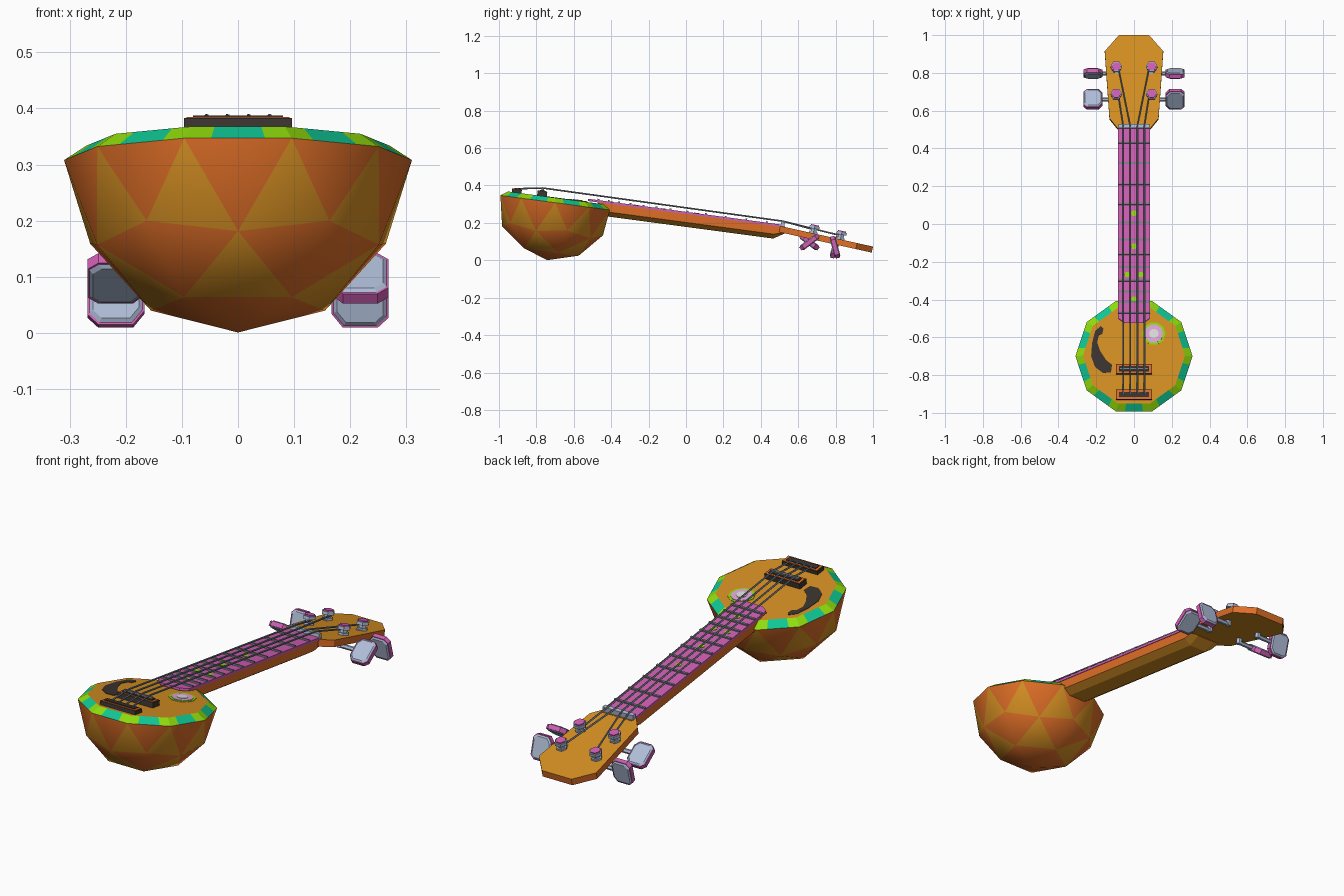
import bpy, bmesh, math
from mathutils import Matrix, Vector

if "Cube" in bpy.data.objects:
    bpy.data.objects.remove(bpy.data.objects["Cube"])

def mat(name, *c):
    m = bpy.data.materials.new(name)
    m.diffuse_color = (*c, 1)
    m.use_nodes = True
    m.node_tree.nodes["Principled BSDF"].inputs["Base Color"].default_value = m.diffuse_color
    return m

ORANGE = mat("orange_wood", .73, .156, .02)
AMBER = mat("amber_wood", .68, .28, .017)
TEAL = mat("teal", .005, .58, .30)
LIME = mat("lime", .28, .72, .004)
PINK = mat("pink", .63, .115, .46)
SILVER = mat("silver", .43, .51, .68)
DARK = mat("charcoal", .045, .035, .03)
WIRE = mat("wire_grey", .2, .22, .25)
PALE = mat("pale_pink", .75, .40, .68)
WHITE = mat("off_white", .75, .75, .75)

def finish(name, bm, M, mats, smooth=False):
    bmesh.ops.recalc_face_normals(bm, faces=bm.faces[:])
    bm.transform(M)
    me = bpy.data.meshes.new(name)
    bm.to_mesh(me)
    bm.free()
    ob = bpy.data.objects.new(name, me)
    bpy.context.collection.objects.link(ob)
    for m in mats:
        me.materials.append(m)
    if smooth:
        bpy.context.view_layer.objects.active = ob
        ob.select_set(True)
        bpy.ops.object.shade_smooth_by_angle(angle=math.radians(30))
        ob.select_set(False)
    return ob

def loft(name, sections, M, mats, rule=None):
    """Skin equal-length closed sections; rule(i) gives the material of side i. Slots: top, side, bottom."""
    bm = bmesh.new()
    rings = [[bm.verts.new(p) for p in s] for s in sections]
    n = len(rings[0])
    for a, b in zip(rings, rings[1:]):
        for i in range(n):
            f = bm.faces.new((a[i], a[(i+1) % n], b[(i+1) % n], b[i]))
            f.material_index = rule(i) if rule else 1
    bm.faces.new(rings[-1]).material_index = 0
    bm.faces.new(rings[0]).material_index = 2
    return finish(name, bm, M, mats)

def prism(name, pts, h0, h1, M, top, side=None, bottom=None):
    side = side or top
    return loft(name, [[(x, y, h) for x, y in pts] for h in (h0, h1)], M, (top, side, bottom or side))

def box(name, x, y0, y1, h0, h1, M, *m):
    return prism(name, [(-x, y0), (x, y0), (x, y1), (-x, y1)], h0, h1, M, *m)

def ngon(cx, cy, r, n, a0=0):
    return [(cx + r*math.cos(a0 + 2*math.pi*i/n), cy + r*math.sin(a0 + 2*math.pi*i/n)) for i in range(n)]

def rod(name, p, q, r, m, n=6):
    d = Vector(q) - Vector(p)
    M = Matrix.Translation(p) @ d.to_track_quat('Z', 'Y').to_matrix().to_4x4()
    return prism(name, ngon(0, 0, r, n), 0, d.length, M, m)

# Tilted frames: body and neck share one, the headstock bends further back
T = math.radians(7.6)
BODY = Matrix.Translation((0, -.7, .308)) @ Matrix.Rotation(-T, 4, 'X')
H = math.atan(.222)
HEAD = Matrix.Translation((0, .51, .182)) @ Matrix.Rotation(-H, 4, 'X')

def v(y, h=.03):
    return (y + .7 - h*math.sin(T)) / math.cos(T)

def u(y):
    return (y - .51) / math.cos(H)

# Bowl: half of a subdivided icosahedron, alternate triangles in amber
R = .31
bm = bmesh.new()
def ring(n, a0, f):
    out = []
    for k in range(n):
        r, d = f(k)
        a = math.radians(a0 + 360/n*k)
        out.append(bm.verts.new((r*math.cos(a), r*math.sin(a), -d)))
    return out
eq = ring(10, 0, lambda k: (R, 0))
mid = ring(10, 18, lambda k: (.277, .139) if k % 2 == 0 else (.264, .163))
low = ring(5, 18, lambda k: (.163, .264))
pole = bm.verts.new((0, 0, -R))
def tri(m, *vs):
    bm.faces.new(vs).material_index = m
for k in range(10):
    n = (k+1) % 10
    tri(0, eq[k], eq[n], mid[k])
    tri(1, eq[n], mid[k], mid[n])
    if k % 2 == 0:
        tri(0, low[k//2], mid[k], mid[n])
        tri(0, low[k//2], mid[k], mid[k-1])
    else:
        tri(1, mid[k], low[k//2], low[(k//2+1) % 5])
for j in range(5):
    tri(0, low[j], low[(j+1) % 5], pole)
finish("bowl", bm, BODY, (ORANGE, AMBER), True)

# Sloped rim band in lime and teal, closed by the flat soundboard
bm = bmesh.new()
def edge_ring(r, h):
    c = [Vector((x, y, h)) for x, y in ngon(0, 0, r, 10)]
    return [bm.verts.new(c[k].lerp(c[(k+1) % 10], t/4)) for k in range(10) for t in range(4)]
lo, hi = edge_ring(R, 0), edge_ring(.27, .026)
for i in range(40):
    j = (i+1) % 40
    bm.faces.new((lo[i], lo[j], hi[j], hi[i])).material_index = 1 if i % 4 in (1, 2) else 0
bm.faces.new(hi).material_index = 2
finish("soundboard", bm, BODY, (LIME, TEAL, AMBER))

# Curled sound hole and flower inlay
hole = [(-.175, -.54), (-.205, -.565), (-.222, -.63), (-.227, -.70), (-.206, -.757), (-.165, -.788),
        (-.122, -.785), (-.116, -.745), (-.148, -.72), (-.18, -.67), (-.195, -.625), (-.185, -.587),
        (-.168, -.582), (-.162, -.555)]
prism("sound_hole", [(x, v(y)) for x, y in hole], .024, .028, BODY, DARK)
for name, r, h, m in (("flower_edge", .062, .028, LIME), ("flower_petals", .05, .030, PALE), ("flower_centre", .025, .032, WHITE)):
    prism(name, ngon(.105, v(-.58), r, 10), .024, h, BODY, m)

# Bridge and tailpiece: dark blocks with an orange framed top
for name, y, h in (("bridge", -.77, .052), ("tailpiece", -.905, .044)):
    c = v(y)
    box(name, .096, c-.026, c+.026, .024, h, BODY, DARK)
    box(name + "_frame", .092, c-.023, c+.023, h-.002, h+.002, BODY, ORANGE)
    box(name + "_inlay", .08, c-.014, c+.014, h, h+.006, BODY, DARK)
box("saddle", .076, v(-.77)-.006, v(-.77)+.006, .05, .066, BODY, WIRE)

# Neck: half-octagon section, cut up to the headstock at the far end
def section(y, hs, hb):
    return [(x, v(y), h) for x, h in ((-.082, .035), (.082, .035), (.082, hs), (.045, hb), (-.045, hb), (-.082, hs))]
loft("neck", [section(-.47, -.012, -.036), section(.475, -.012, -.036), section(.53, .004, -.002)],
     BODY, (ORANGE, ORANGE, AMBER), lambda i: 2 if i in (2, 3, 4) else 1)

# Fingerboard, frets, markers and nut
prism("fingerboard", [(.085, v(.505)), (-.085, v(.505)), (-.085, v(-.5)), (-.05, v(-.525)), (.05, v(-.525)), (.085, v(-.5))],
      .032, .044, BODY, PINK)
for y in (.43, .32, .21, .105, .005, -.085, -.16, -.23, -.30, -.36, -.415, -.47):
    box("fret", .084, v(y)-.005, v(y)+.005, .042, .051, BODY, WIRE)
for x, y in ((0, .055), (0, -.12), (-.036, -.27), (.036, -.27), (0, -.4)):
    prism("fret_marker", ngon(x, v(y), .016, 6), .042, .046, BODY, LIME)
box("nut", .082, v(.505), v(.525), .03, .06, BODY, SILVER)

# Headstock
half = [(.085, .505), (.13, .56), (.155, .915), (.08, 1.0)]
outline = [(x, u(y)) for x, y in half] + [(-x, u(y)) for x, y in reversed(half)]
prism("headstock", outline, -.033, 0, HEAD, AMBER, ORANGE, AMBER)

# Tuning pegs, keys and strings, mirrored left and right
for s in (-1, 1):
    for yp, yk, zk, ang, xs in ((.68, .66, .097, 37, .056), (.825, .797, .07, -75, .019)):
        px, pu = s*.094, u(yp)
        for name, r, a, b, m in (("peg_base", .026, 0, .01, SILVER), ("peg_post", .018, 0, .03, SILVER),
                                 ("peg_collar", .031, .025, .04, SILVER), ("peg_cap", .025, .04, .046, PINK)):
            prism(name, ngon(px, pu, r, 6), a, b, HEAD, m)
        rod("key_shaft", (s*.09, yk, zk), (s*.18, yk, zk), .011, SILVER)
        rod("key_stem", (s*.09, yk, zk - .01), (s*.09, yk+.01, zk + .05), .014, SILVER)
        # Key paddle: pink rim with silver faces, turned about its shaft
        a = math.radians(s*ang if ang > 0 else -s*abs(ang))
        K = Matrix.Translation((s*.217, yk, zk)) @ Matrix.Rotation(a, 4, 'X')
        shape = [(-.05, -.035), (-.03, -.06), (.032, -.06), (.051, -.042), (.051, .042), (.032, .06), (-.03, .06), (-.05, .035)]
        if ang > 0:
            # the lower pair leans opposite ways on each side
            K = Matrix.Translation((s*.217, yk, zk)) @ Matrix.Rotation(math.radians(s*ang), 4, 'X')
        shape = [(s*x, y) for x, y in shape]
        prism("key_rim", shape, -.011, .011, K, PINK)
        for f in (-1, 1):
            loft("key_face", [[(x*k, y*k, f*h) for x, y in shape] for k, h in ((.96, .01), (.82, .016))], K, (SILVER,)*3)
        # String from tailpiece over bridge and nut to its peg
        path = [BODY @ Vector((xs*s, v(-.9), .048)), BODY @ Vector((xs*s, v(-.77), .069)),
                BODY @ Vector((xs*s, v(.515), .063)), HEAD @ Vector((px - s*.012, pu, .02))]
        for p, q in zip(path, path[1:]):
            rod("string", p, q, .0045, WIRE, 5)
